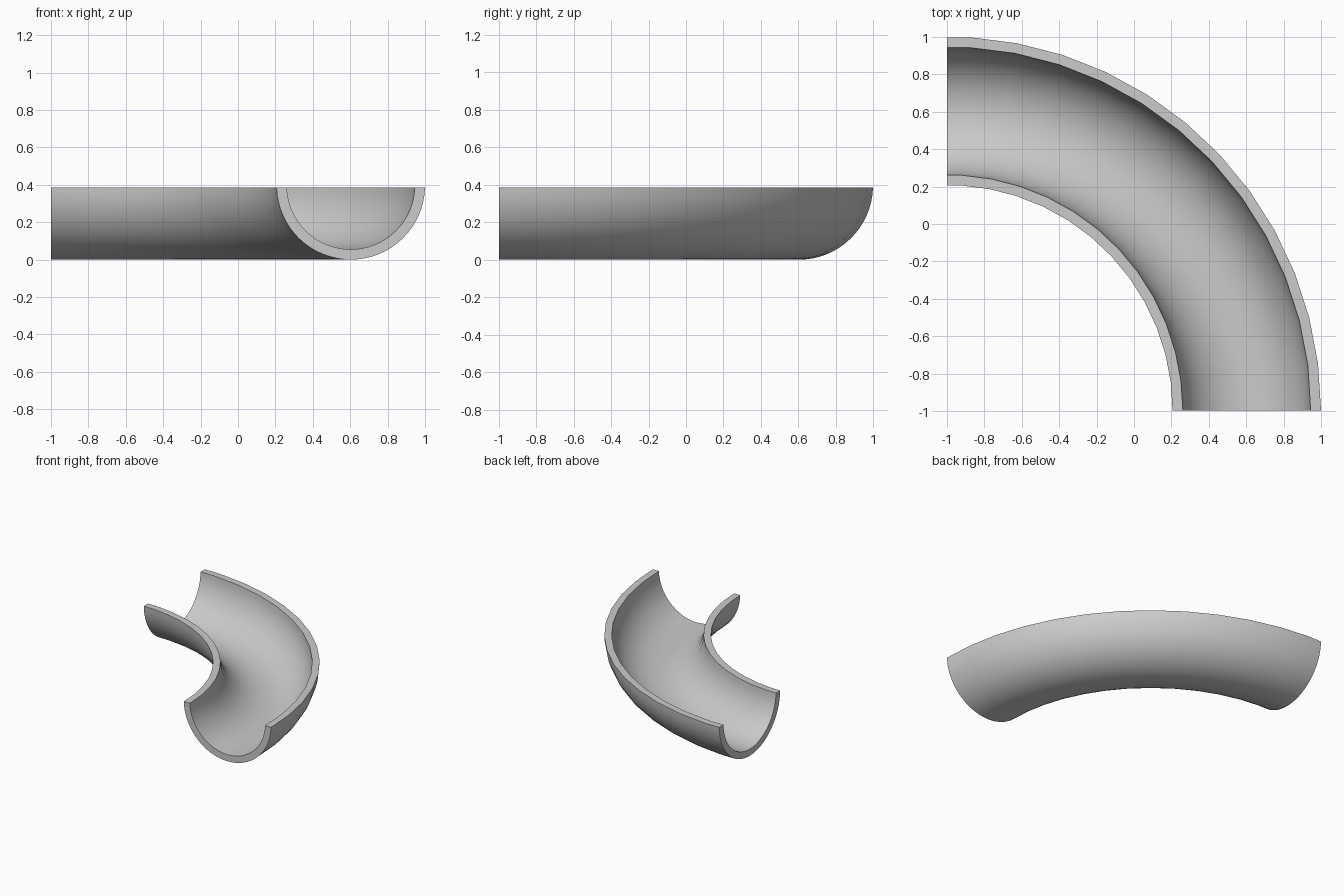
import bpy, bmesh, math

if "Cube" in bpy.data.objects:
    bpy.data.objects.remove(bpy.data.objects["Cube"])

ARC = (-1.0, -0.998)       # centre of the quarter bend
R_MID = 1.603              # bend radius to the pipe axis
R_OUT, R_IN = 0.397, 0.342 # outer and inner pipe radii
TOP = 0.385                # height of the flat rim
N = 32                     # steps across the half circle


def half_arc(r):
    """Lower pipe arc, cut level at the rim height, from inner to outer side."""
    drop = math.asin((R_OUT - TOP) / r)
    pts = []
    for i in range(N + 1):
        a = math.pi + drop + (math.pi - 2 * drop) * i / N
        pts.append((R_MID + r * math.cos(a), R_OUT + r * math.sin(a)))
    return pts


# Closed U-shaped section: outer wall, then inner wall back
section = half_arc(R_OUT) + half_arc(R_IN)[::-1]

# Sweep in 7.2 degree steps, last half step ending square at x = -1
step = math.radians(7.2)
stations = [(math.cos(k * step), math.sin(k * step)) for k in range(13)]
stations.append((0.0, math.cos(step / 2)))

bm = bmesh.new()
rings = [[bm.verts.new((ARC[0] + r * c, ARC[1] + r * s, z)) for r, z in section]
         for c, s in stations]
m = len(section)
for a, b in zip(rings, rings[1:]):
    for i in range(m):
        j = (i + 1) % m
        bm.faces.new((a[i], a[j], b[j], b[i]))

# End faces as strips between the two walls
for ring in (rings[0], rings[-1]):
    for i in range(N):
        bm.faces.new((ring[i], ring[i + 1], ring[m - 2 - i], ring[m - 1 - i]))
bmesh.ops.recalc_face_normals(bm, faces=bm.faces)

mesh = bpy.data.meshes.new("curved_half_pipe")
bm.to_mesh(mesh)
bm.free()
pipe = bpy.data.objects.new("curved_half_pipe", mesh)
bpy.context.collection.objects.link(pipe)

grey = bpy.data.materials.new("light_grey")
grey.diffuse_color = (0.6, 0.6, 0.6, 1)
grey.use_nodes = True
grey.node_tree.nodes["Principled BSDF"].inputs["Base Color"].default_value = grey.diffuse_color
mesh.materials.append(grey)

bpy.context.view_layer.objects.active = pipe
pipe.select_set(True)
bpy.ops.object.shade_smooth_by_angle(angle=math.radians(30))
